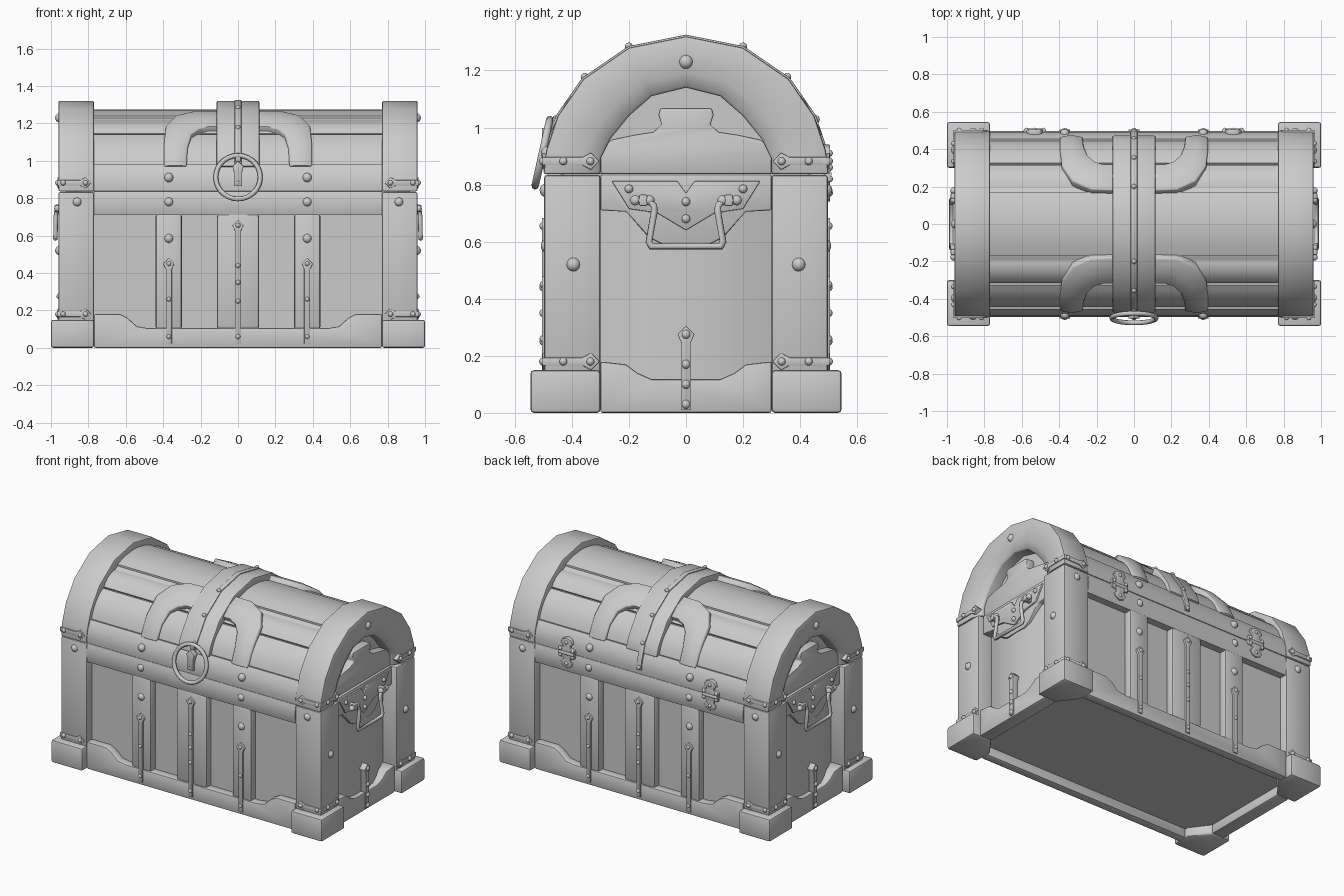
import bpy, bmesh, math
from mathutils import Vector

if "Cube" in bpy.data.objects:
    bpy.data.objects.remove(bpy.data.objects["Cube"])


def finish(name, bm, bevel=0.0, mirror="", seg=2):
    """Bevel hard edges, shade, mirror about the world planes."""
    bmesh.ops.recalc_face_normals(bm, faces=bm.faces)
    if bevel:
        hard = [e for e in bm.edges if e.is_manifold and e.calc_face_angle() > 0.7]
        bmesh.ops.bevel(bm, geom=hard, offset=bevel, segments=seg, affect='EDGES', profile=0.5)
    me = bpy.data.meshes.new(name)
    bm.to_mesh(me)
    bm.free()
    me.shade_smooth()
    me.set_sharp_from_angle(angle=math.radians(40))
    ob = bpy.data.objects.new(name, me)
    bpy.context.collection.objects.link(ob)
    return add_mirror(ob, mirror)


def add_mirror(ob, mirror):
    if mirror:
        m = ob.modifiers.new("Mirror", 'MIRROR')
        m.use_axis = ("x" in mirror, "y" in mirror, False)
        m.use_mirror_merge = False
    return ob


def loft(name, sections, bevel=0.0, mirror=""):
    """Bridge equal-length closed loops and cap the ends."""
    bm = bmesh.new()
    loops = [[bm.verts.new(p) for p in s] for s in sections]
    n = len(loops[0])
    for a, b in zip(loops, loops[1:]):
        for i in range(n):
            j = (i + 1) % n
            bm.faces.new((a[i], a[j], b[j], b[i]))
    bm.faces.new(loops[0])
    bm.faces.new(loops[-1])
    return finish(name, bm, bevel, mirror)


def prism(name, pts, axis, a, b, bevel=0.0, mirror=""):
    """Extrude a (y,z) outline along x, (x,z) along y, or (x,y) along z."""
    def place(p, d):
        return {"x": (d, *p), "y": (p[0], d, p[1]), "z": (*p, d)}[axis]
    return loft(name, [[place(p, d) for p in pts] for d in (a, b)], bevel, mirror)


def box(name, x0, x1, y0, y1, z0, z1, bevel=0.0, mirror=""):
    return prism(name, [(y0, z0), (y1, z0), (y1, z1), (y0, z1)], "x", x0, x1, bevel, mirror)


def sym(half):
    """Complete an outline given from its outer end to the centre line."""
    return half + [(-a, b) for a, b in reversed(half) if abs(a) > 1e-6]


def rivets(name, spots, r, mirror):
    bm = bmesh.new()
    for p in spots:
        vs = bmesh.ops.create_uvsphere(bm, u_segments=12, v_segments=8, radius=r)["verts"]
        bmesh.ops.translate(bm, verts=vs, vec=p)
    return finish(name, bm, 0, mirror)


def tube(name, pts, r, mirror=""):
    cu = bpy.data.curves.new(name, 'CURVE')
    cu.dimensions, cu.bevel_depth, cu.bevel_resolution, cu.use_fill_caps = '3D', r, 2, True
    sp = cu.splines.new('POLY')
    sp.points.add(len(pts) - 1)
    for q, p in zip(sp.points, pts):
        q.co = (*p, 1)
    ob = bpy.data.objects.new(name, cu)
    bpy.context.collection.objects.link(ob)
    return add_mirror(ob, mirror)


def strip_shape(c, z0, z1, w=0.016):
    """Upright metal strip ending in a diamond."""
    return [(c - w, z0), (c + w, z0), (c + w, z1 - 0.03), (c + 0.03, z1),
            (c, z1 + 0.03), (c - 0.03, z1), (c - w, z1 - 0.03)]


def band_shape(tip, end, z, h=0.014):
    """Level metal band with a diamond at its tip end (tip < end)."""
    return [(tip, z), (tip + 0.03, z - 0.03), (tip + 0.06, z - h), (end, z - h),
            (end, z + h), (tip + 0.06, z + h), (tip + 0.03, z + 0.03)]


# Arch profiles (y, z), foot to crown
OUT = [(0.5, 0.837), (0.49, 0.92), (0.45, 1.04), (0.36, 1.17), (0.2, 1.28), (0, 1.32)]
INN = [(0.3, 0.837), (0.3, 0.89), (0.265, 0.96), (0.2, 1.04), (0.12, 1.11), (0, 1.14)]


def arch_z(y):
    for (y0, z0), (y1, z1) in zip(OUT, OUT[1:]):
        if y1 <= abs(y) <= y0:
            return z0 + (z1 - z0) * (y0 - abs(y)) / (y0 - y1)


def arch(name, outer, inner, x0, x1, bevel, mirror="", cham=0.0):
    """Arch of rectangular section, optionally with a sloping inner outside edge."""
    secs = []
    for (a, b), (c, d) in zip(sym(outer), sym(inner)):
        sec = [(x0, a, b), (x1, a, b), (x1, c, d), (x0, c, d)]
        if cham:
            sec[2:3] = [(x1, c + (a - c) * 0.3, d + (b - d) * 0.3), (x1 - cham, c, d)]
        secs.append(sec)
    loft(name, secs, bevel, mirror)


def grow(pts, k):
    return [(y * k, 0.84 + (z - 0.84) * k) for y, z in pts]


# Chest body, bowed end panels and lid core
box("body", -0.86, 0.86, -0.44, 0.44, 0.06, 0.835)
bow = [(0.86 + 0.06 * (1 - (t / 4) ** 2), 0.3 * t / 4) for t in range(-4, 5)]
prism("end_panel", bow, "z", 0.06, 0.72, 0, "x")
prism("lid_core", sym(grow(OUT, 0.88)), "x", -0.86, 0.86)

# Corner feet, posts and end arches
foot = [(0.77, -0.545), (1, -0.545), (1, -0.3), (0.86, -0.3), (0.77, -0.42)]
prism("foot", foot, "z", 0, 0.15, 0.012, "xy")
box("post", 0.77, 0.96, -0.497, -0.3, 0.1, 0.834, 0.01, "xy")
arch("end_arch", OUT, INN, 0.77, 0.96, 0.008, "x", 0.03)

# Base trim
front = sym([(0.77, 0), (0.77, 0.18), (0.63, 0.18), (0.59, 0.16), (0.54, 0.115), (0.48, 0.105)])
prism("base_trim_front", front, "y", -0.498, -0.44, 0.008, "y")
side = sym([(0.3, 0), (0.3, 0.18), (0.21, 0.17), (0.17, 0.14), (0.12, 0.118)])
prism("base_trim_side", side, "x", 0.86, 0.95, 0.008, "x")


# Bulged boards of the lid and rims
def plank(name, p0, p1, bulge, mirror="", half=0.77):
    p0, p1 = Vector(p0), Vector(p1)
    d = p1 - p0
    n = Vector((d.y, -d.x)).normalized()
    if n.dot((p0 + p1) / 2 - Vector((0, 0.7))) < 0:
        n = -n
    pts = [p0 + d * (i / 6) + n * bulge * 4 * (i / 6) * (1 - i / 6) for i in range(7)]
    prism(name, [tuple(p) for p in pts + [p1 - n * 0.06, p0 - n * 0.06]], "x", -half, half, 0, mirror)


plank("body_rim", (-0.488, 0.71), (-0.488, 0.835), 0.01, "y")
plank("lid_rim", (-0.49, 0.838), (-0.455, 0.98), 0.014, "y")
plank("lid_plank_low", (-0.445, 0.98), (-0.325, 1.14), 0.02, "y")
plank("lid_plank_high", (-0.315, 1.145), (-0.18, 1.215), 0.022, "y")
plank("lid_plank_top", (-0.17, 1.24), (0.17, 1.24), 0.034)

# Front and back slats
box("slat_side", 0.3, 0.44, -0.492, -0.43, 0.1, 0.715, 0.012, "xy")
box("slat_centre", -0.113, 0.113, -0.492, -0.43, 0.1, 0.715, 0.016, "y")

# Central lid strap with metal strip
strap = [(0.475, 0.97)] + OUT[2:]
arch("lid_strap", strap, grow(strap, 0.87), -0.115, 0.115, 0.008)
strip = [(0.495, 0.865)] + OUT[1:]
arch("lid_strip", grow(strip, 1.012), grow(strip, 0.98), -0.018, 0.018, 0.004)

# Curved straps lying on the lid
PAIRS = [((0.395, -0.468), (0.275, -0.468)), ((0.395, -0.4), (0.27, -0.42)),
         ((0.385, -0.31), (0.25, -0.37)), ((0.33, -0.23), (0.21, -0.335)),
         ((0.23, -0.185), (0.16, -0.32)), ((0.1, -0.18), (0.1, -0.32))]
sections = []
for (xo, yo), (xi, yi) in PAIRS:
    o, i = Vector((xo, yo, arch_z(yo) - 0.015)), Vector((xi, yi, arch_z(yi) - 0.015))
    m = (o + i) / 2
    up = Vector((0, m.y, m.z - 0.84)).normalized()
    sections.append([o, m + up * 0.012, i, i - up * 0.07, o - up * 0.07])
loft("lid_curved_strap", sections, 0.008, "xy")

# Metal strips on slats and end trims
prism("slat_strip", strip_shape(0.37, 0.02, 0.45), "y", -0.505, -0.485, 0.003, "xy")
prism("centre_strip", strip_shape(0, 0.02, 0.655), "y", -0.505, -0.485, 0.003, "y")
prism("end_strip", strip_shape(0, 0.01, 0.275), "x", 0.915, 0.958, 0.003, "x")

# Corner bands around posts and arches
for name, z in (("post_band", 0.18), ("arch_band", 0.882)):
    prism(name + "_front", band_shape(0.785, 0.965, z), "y", -0.503, -0.47, 0.003, "xy")
    prism(name + "_end", band_shape(0.303, 0.503, z), "x", 0.92, 0.965, 0.003, "xy")
    rivets(name + "_rivets", [(0.815, -0.501, z), (0.935, -0.501, z),
                              (0.964, -0.335, z), (0.964, -0.43, z)], 0.014, "xy")

# Large and small rivets
rivets("large_rivets", [(0.37, -0.484, 0.91), (0.37, -0.488, 0.78), (0.37, -0.484, 0.585),
                        (0.86, -0.488, 0.78), (0.953, -0.395, 0.52)], 0.025, "xy")
rivets("arch_rivet", [(0.953, 0, 1.23)], 0.025, "x")
rivets("strip_rivets", [(0.37, -0.5, z) for z in (0.06, 0.26, 0.45)], 0.013, "xy")
rivets("centre_rivets", [(0, -0.5, z) for z in (0.06, 0.25, 0.35, 0.44, 0.655)]
       + [(0, -y, arch_z(y) + 0.004) for y in (0.2, 0.355, 0.455, 0.495)], 0.014, "y")
rivets("end_strip_rivets", [(0.954, 0, z) for z in (0.03, 0.1, 0.17, 0.275)], 0.016, "x")

# Ornamental end plates
lid_plate = sym([(0.3, 0.838), (0.3, 0.93), (0.26, 0.958), (0.18, 0.975), (0.115, 0.985),
                 (0.085, 1.01), (0.097, 1.045), (0.09, 1.068)])
prism("lid_end_plate", lid_plate, "x", 0.85, 0.915, 0.006, "x")
body_plate = sym([(0.3, 0.835), (0.3, 0.71), (0.21, 0.705), (0.17, 0.66), (0.13, 0.615), (0.08, 0.59)])
prism("body_end_plate", body_plate, "x", 0.85, 0.925, 0.006, "x")
metal = sym([(0.26, 0.812), (0.2, 0.715), (0.1, 0.7), (0, 0.64)]) + [(-0.03, 0.812), (0, 0.77), (0.03, 0.812)]
prism("handle_plate", metal, "x", 0.915, 0.935, 0.003, "x")
rivets("handle_plate_rivets", [(0.935, 0, 0.68), (0.935, 0, 0.74), (0.935, 0.2, 0.785),
                               (0.935, -0.2, 0.785)], 0.015, "x")

# Drop handles on the ends
box("handle_lug", 0.915, 0.98, 0.135, 0.165, 0.725, 0.765, 0.006, "xy")
rivets("handle_pivot", [(0.965, 0.178, 0.745), (0.965, 0.128, 0.745)], 0.018, "xy")
bail = [(0.967, 0.18, 0.745), (0.967, 0.13, 0.745), (0.972, 0.112, 0.725), (0.974, 0.112, 0.7),
        (0.976, 0.13, 0.6), (0.976, 0.122, 0.583)]
tube("end_handle", bail + [(x, -y, z) for x, y, z in reversed(bail)], 0.012, "x")

# Front ring pull with its hook
bpy.ops.mesh.primitive_torus_add(major_radius=0.119, minor_radius=0.013, major_segments=28, minor_segments=8,
                                 location=(0, -0.503, 0.912), rotation=(math.radians(77.6), 0, 0))
ring = bpy.context.object
ring.name = "ring_pull"
ring.data.shade_smooth()
box("ring_hook", -0.016, 0.016, -0.488, -0.45, 0.995, 1.035, 0.006)
prism("ring_plate", strip_shape(0, 0.865, 0.97, 0.022), "y", -0.505, -0.47, 0.003)

# Back hinges
tube("hinge_barrel", [(0.475, 0.498, 0.837), (0.585, 0.498, 0.837)], 0.013, "x")
leaf = [(0.06, 0.0), (0.06, 0.03), (0.028, 0.035), (0.028, 0.05), (0.045, 0.065), (0.03, 0.09), (0, 0.1)]
for name, s in (("hinge_leaf_upper", 1), ("hinge_leaf_lower", -1)):
    prism(name, [(0.53 + x, 0.84 + s * z) for x, z in sym(leaf)], "y", 0.475, 0.505, 0.003, "x")
    rivets(name + "_rivets", [(0.53, 0.503, 0.84 + s * 0.07), (0.575, 0.503, 0.84 + s * 0.02),
                              (0.485, 0.503, 0.84 + s * 0.02)], 0.012, "x")
